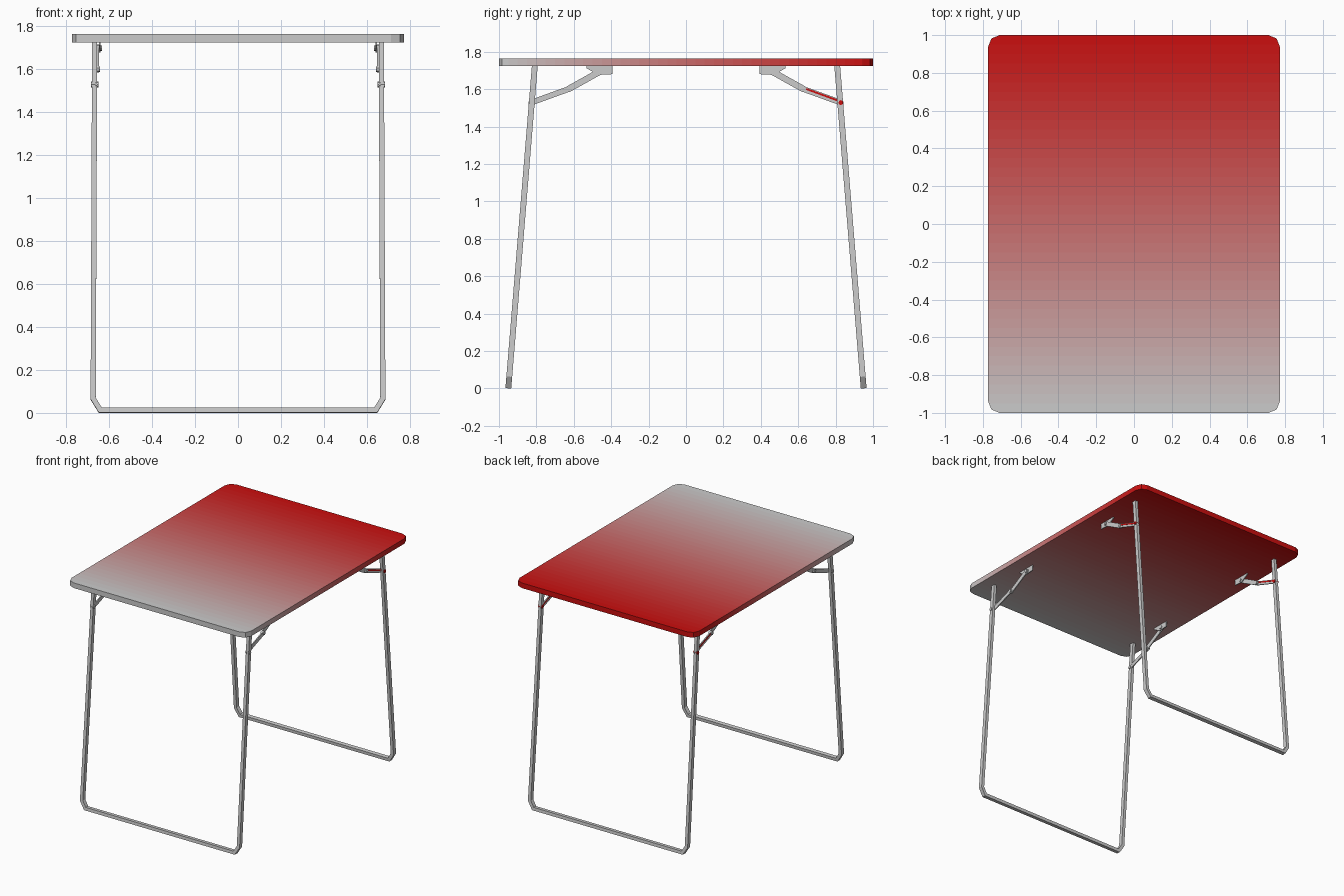
import bpy, bmesh, math
from mathutils import Vector

if "Cube" in bpy.data.objects:
    bpy.data.objects.remove(bpy.data.objects["Cube"])

TOP, UNDER = 1.763, 1.723
# Display-space end colours of the fade
GREY, RED = (0.795, 0.795, 0.795), (0.795, 0.055, 0.055)


def material(name, rgb):
    m = bpy.data.materials.new(name)
    m.diffuse_color = (*[((c + 0.055) / 1.055) ** 2.4 for c in rgb], 1)
    m.use_nodes = True
    m.node_tree.nodes["Principled BSDF"].inputs["Base Color"].default_value = m.diffuse_color
    return m


def finish(name, bm, mats=()):
    bmesh.ops.recalc_face_normals(bm, faces=bm.faces)
    me = bpy.data.meshes.new(name)
    bm.to_mesh(me)
    bm.free()
    for m in mats:
        me.materials.append(m)
    ob = bpy.data.objects.new(name, me)
    bpy.context.collection.objects.link(ob)
    return ob


def extrude(bm, pts, offset):
    face = bm.faces.new([bm.verts.new(p) for p in pts])
    new = bmesh.ops.extrude_face_region(bm, geom=[face])["geom"]
    moved = [v for v in new if isinstance(v, bmesh.types.BMVert)]
    bmesh.ops.translate(bm, verts=moved, vec=offset)


def side_plate(name, outline, x0, x1, sx, sy, mats=()):
    """Outline in (y, z), extruded along x, placed in one of four corners."""
    bm = bmesh.new()
    extrude(bm, [(sx * x0, sy * y, z) for y, z in outline], (sx * (x1 - x0), 0, 0))
    return finish(name, bm, mats)


def circle(c, r, n=8):
    return [(c[0] + r * math.cos(2 * math.pi * i / n),
             c[1] + r * math.sin(2 * math.pi * i / n)) for i in range(n)]


def bar(a, b, r, n=4):
    """Round-ended bar outline between two points."""
    ang = math.atan2(b[1] - a[1], b[0] - a[0])
    out = []
    for c, start in ((b, ang - math.pi / 2), (a, ang + math.pi / 2)):
        for i in range(n + 1):
            t = start + math.pi * i / n
            out.append((c[0] + r * math.cos(t), c[1] + r * math.sin(t)))
    return out


# Table top: rounded slab cut into bands that fade from grey to red
W, L, R, BANDS = 0.772, 1.0, 0.06, 40
outline = []
for q, (sx, sy) in enumerate(((1, 1), (-1, 1), (-1, -1), (1, -1))):
    for i in range(3):
        t = math.pi / 2 * (q + i / 2)
        outline.append((sx * (W - R) + R * math.cos(t),
                        sy * (L - R) + R * math.sin(t), UNDER))
bm = bmesh.new()
extrude(bm, outline, (0, 0, TOP - UNDER))
for k in range(1, BANDS):
    bmesh.ops.bisect_plane(bm, geom=bm.verts[:] + bm.edges[:] + bm.faces[:],
                           plane_co=(0, -1 + 2 * k / BANDS, 0), plane_no=(0, 1, 0))
for f in bm.faces:
    ys = [v.co.y for v in f.verts]
    y = (min(ys) + max(ys)) / 2
    f.material_index = max(0, min(BANDS - 1, int((y + 1) / 2 * BANDS)))
fade = []
for k in range(BANDS):
    t = k / (BANDS - 1)
    fade.append(material(f"top_fade_{k}", [a + (b - a) * t for a, b in zip(GREY, RED)]))
finish("table_top", bm, fade)
red = material("red", RED)


# Leg frames: flat-sided tube bent into a U, leaning outward
def leg_frame(name, sy, hx=0.012, hy=0.0155):
    half = [(0.667, 1.724), (0.674, 0.066), (0.641, 0.0125)]
    flat = half + [(-x, z) for x, z in reversed(half)]
    normal = Vector((0, 1.73, sy * 0.142)).normalized()
    bm = bmesh.new()
    rings = []
    for i, p in enumerate(flat):
        p = Vector(p)
        d_in = (p - Vector(flat[i - 1])).normalized() if i else None
        d_out = (Vector(flat[i + 1]) - p).normalized() if i < len(flat) - 1 else None
        d_in, d_out = d_in or d_out, d_out or d_in
        tan = (d_in + d_out).normalized()
        miter = Vector((-tan.y, tan.x)) / tan.dot(d_in)
        ring = []
        for u, v in ((1, 1), (-1, 1), (-1, -1), (1, -1)):
            q = p + miter * hx * u
            co = Vector((q.x, sy * (0.95 - 0.142 * q.y / 1.73), q.y))
            ring.append(bm.verts.new(co + normal * hy * v))
        rings.append(ring)
    for r0, r1 in zip(rings, rings[1:]):
        for k in range(4):
            bm.faces.new((r0[k], r0[k - 1], r1[k - 1], r1[k]))
    bm.faces.new(rings[0])
    bm.faces.new(rings[-1])
    finish(name, bm)


leg_frame("front_leg_frame", -1)
leg_frame("back_leg_frame", 1)

# Folding braces: bracket, two hinged arms and three rivets at each corner
hinge, elbow, foot = (0.455, 1.697), (0.629, 1.600), (0.828, 1.528)
bracket = [(0.393, UNDER), (0.393, 1.680), (0.470, 1.676), (0.532, 1.712), (0.532, UNDER)]
for sy, end in ((-1, "front"), (1, "back")):
    for sx, side in ((-1, "left"), (1, "right")):
        tag = f"{end}_{side}"
        side_plate(f"{tag}_bracket", bracket, 0.640, 0.648, sx, sy)
        side_plate(f"{tag}_upper_arm", bar(hinge, elbow, 0.017), 0.648, 0.656, sx, sy)
        side_plate(f"{tag}_lower_arm", bar(elbow, foot, 0.015), 0.656, 0.664, sx, sy)
        side_plate(f"{tag}_hinge_rivet", circle(hinge, 0.013), 0.634, 0.662, sx, sy)
        side_plate(f"{tag}_elbow_rivet", circle(elbow, 0.013), 0.642, 0.670, sx, sy)
        side_plate(f"{tag}_leg_rivet", circle(foot, 0.013), 0.650, 0.685, sx, sy,
                   [red] if sy > 0 else ())
        if sy > 0:
            # Thin red stripe along the back lower arms
            a, b = (0.645, 1.600), (0.815, 1.538)
            side_plate(f"{tag}_arm_stripe", bar(a, b, 0.005, 2), 0.655, 0.666, sx, sy, [red])
